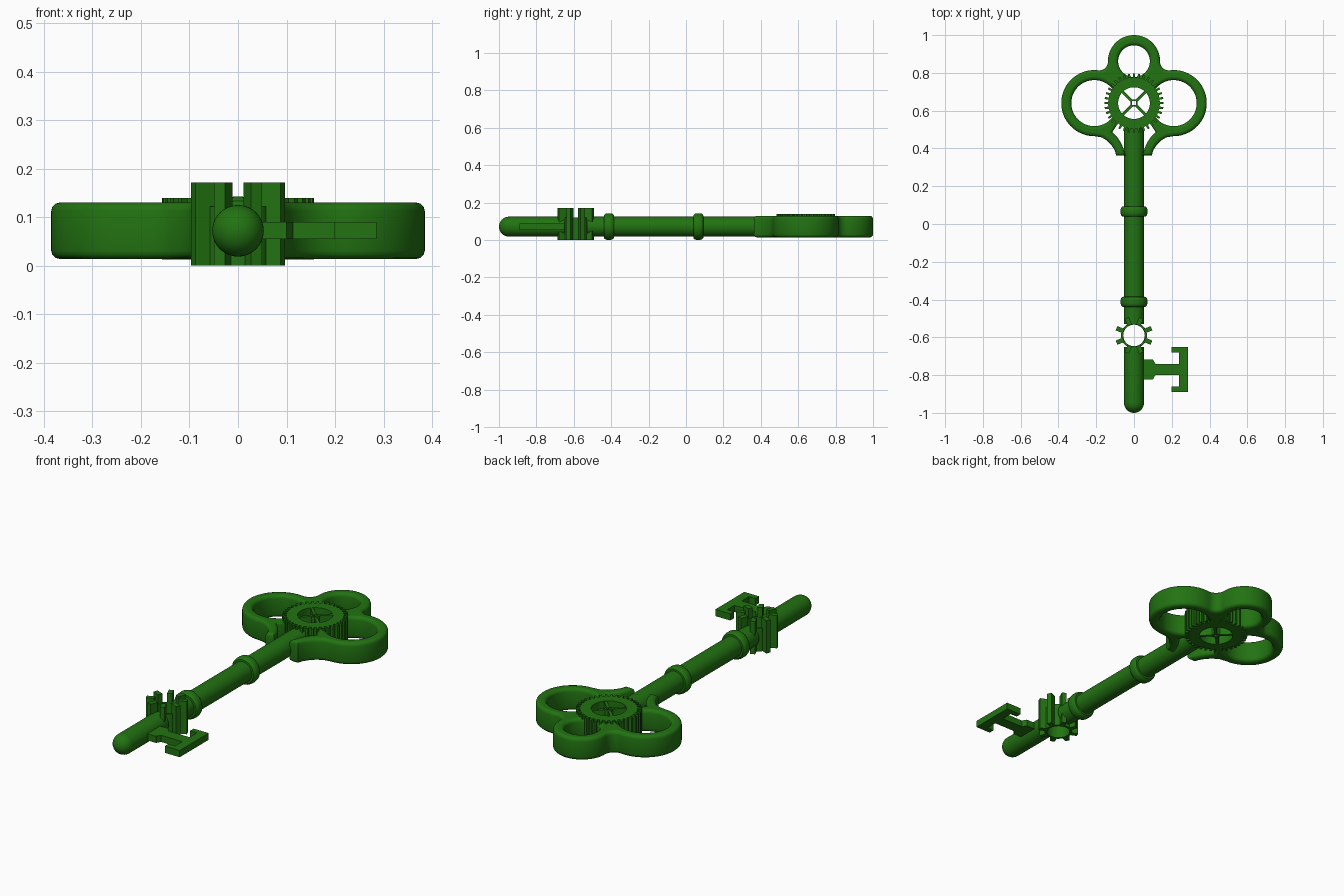
import bpy, bmesh, math
from mathutils import Matrix, Vector

if "Cube" in bpy.data.objects:
    bpy.data.objects.remove(bpy.data.objects["Cube"])

mat = bpy.data.materials.new("green_paint")
mat.diffuse_color = (0.016, 0.17, 0.006, 1)
mat.use_nodes = True
mat.node_tree.nodes["Principled BSDF"].inputs["Base Color"].default_value = mat.diffuse_color
ZC = 0.072          # height of the shaft axis
GY = 0.64           # bow gear centre (y)
SY = -0.59          # small gear centre (y)


def finish(ob, angle=35):
    ob.data.materials.clear()
    ob.data.materials.append(mat)
    bpy.ops.object.select_all(action='DESELECT')
    ob.select_set(True)
    bpy.context.view_layer.objects.active = ob
    bpy.ops.object.shade_smooth_by_angle(angle=math.radians(angle))


def from_bmesh(name, bm):
    bmesh.ops.recalc_face_normals(bm, faces=bm.faces)
    me = bpy.data.meshes.new(name)
    bm.to_mesh(me)
    bm.free()
    ob = bpy.data.objects.new(name, me)
    bpy.context.collection.objects.link(ob)
    finish(ob)
    return ob


def lathe(name, profile, n=40):
    """Revolve (radius, y) points about the shaft axis."""
    bm = bmesh.new()
    rings = [[bm.verts.new((r * math.cos(2 * math.pi * i / n), y,
                            ZC + r * math.sin(2 * math.pi * i / n))) for i in range(n)]
             for r, y in profile]
    for a, b in zip(rings, rings[1:]):
        for i in range(n):
            bm.faces.new((a[i], a[(i + 1) % n], b[(i + 1) % n], b[i]))
    bm.faces.new(rings[0])
    bm.faces.new(rings[-1])
    return from_bmesh(name, bm)


def ring(name, cy, samples, inner, z0, z1):
    """Upright ring; samples are (angle, outer radius)."""
    bm = bmesh.new()
    loops = []
    for a, r in samples:
        c, s = math.cos(a), math.sin(a)
        loops.append([bm.verts.new((q * c, cy + q * s, z))
                      for q, z in ((r, z0), (r, z1), (inner, z1), (inner, z0))])
    for k, a in enumerate(loops):
        b = loops[(k + 1) % len(loops)]
        for i in range(4):
            j = (i + 1) % 4
            bm.faces.new((a[i], b[i], b[j], a[j]))
    return from_bmesh(name, bm)


def radial_bars(name, cy, count, phase, r0, r1, width, z0, z1):
    bm = bmesh.new()
    for k in range(count):
        m = (Matrix.Translation((0, cy, (z0 + z1) / 2))
             @ Matrix.Rotation(phase + 2 * math.pi * k / count, 4, 'Z')
             @ Matrix.Translation(((r0 + r1) / 2, 0, 0))
             @ Matrix.Diagonal((r1 - r0, width, z1 - z0, 1)))
        bmesh.ops.create_cube(bm, size=1, matrix=m)
    return from_bmesh(name, bm)


def arc(cx, cy, r, a0, a1, n):
    return [(cx + r * math.cos(a0 + (a1 - a0) * i / n),
             cy + r * math.sin(a0 + (a1 - a0) * i / n)) for i in range(n + 1)]


def mirror(pts):
    return [(-x, y) for x, y in reversed(pts)]


# shaft with two rounded collars
def collar(y):
    return [(0.053, y - 0.027), (0.062, y - 0.026), (0.069, y - 0.018), (0.071, y - 0.008),
            (0.071, y + 0.008), (0.069, y + 0.018), (0.062, y + 0.026), (0.053, y + 0.027)]


lathe("shaft", [(0.053, SY + 0.06)] + collar(-0.412) + collar(0.066) + [(0.053, 0.515)])

# round-ended tip
R = 0.053
tip = [(R * math.sin(t * math.pi / 20) + 1e-4, -1 + R - R * math.cos(t * math.pi / 20)) for t in range(11)]
lathe("shaft_tip", tip + [(R, SY - 0.06)])

# small gear between shaft and tip, teeth taller than its ring
ring("small_gear_ring", SY, [(2 * math.pi * i / 40, 0.069) for i in range(40)], 0.057, 0, 0.122)
radial_bars("small_gear_teeth", SY, 8, math.pi / 8, 0.059, 0.1, 0.024, 0, 0.172)

# bow gear with fine teeth, four spokes and square hub
N = 36
teeth = []
for k in range(N):
    for f, r in ((-0.25, 0.137), (-0.2, 0.157), (0.2, 0.157), (0.25, 0.137)):
        teeth.append((2 * math.pi * (k + f) / N, r))
ring("bow_gear", GY, teeth, 0.084, 0.013, 0.14)
radial_bars("bow_gear_spokes", GY, 4, math.pi / 4, 0.018, 0.09, 0.015, 0.014, 0.138)
ring("bow_gear_hub", GY, [(math.pi / 4 + i * math.pi / 2, 0.027) for i in range(4)], 0.014, 0.013, 0.139)

# trefoil bow: outline with filleted lobes, open tails at the shaft
side, top = Vector((0.21, GY)), Vector((0, 0.862))
rs, rt, rf = 0.175, 0.138, 0.045
d = (top - side).length
u = (top - side) / d
a = ((rs + rf) ** 2 - (rt + rf) ** 2 + d * d) / (2 * d)
h = math.sqrt((rs + rf) ** 2 - a * a)
fc = side + u * a + Vector((u.y, -u.x)) * h


def ang(p, q):
    return math.atan2(q.y - p.y, q.x - p.x)


f0, f1 = ang(fc, side), ang(fc, top)
while f1 > f0:
    f1 -= 2 * math.pi
half = [(0.045, 0.363), (0.094, 0.363), (0.103, 0.392), (0.12, 0.419), (0.143, 0.442), (0.172, 0.459)]
half += arc(*side, rs, -math.pi / 2, ang(side, fc), 40)
half += arc(*fc, rf, f0, f1, 8)[1:-1]
half += arc(*top, rt, ang(top, fc), math.pi / 2, 20)
inner_tail = [(0.115, 0.487), (0.09, 0.462), (0.07, 0.432), (0.055, 0.398)]
outline = (half + mirror(half)[1:] + mirror(inner_tail)[:]
           + arc(0, GY, 0.09, math.radians(230), math.radians(-50), 40) + inner_tail)

# side holes stop at the gear
hx = (0.13 ** 2 - 0.122 ** 2 + 0.21 ** 2) / 0.42
hy = math.sqrt(0.13 ** 2 - hx * hx)
t = math.atan2(hy, hx - 0.21)
g = math.atan2(hy, hx)
hole = arc(*side, 0.122, -t, t, 40) + arc(0, GY, 0.13, g, -g, 10)[1:-1]
top_hole = arc(*top, 0.084, 0, 2 * math.pi, 48)[:-1]

cu = bpy.data.curves.new("bow", 'CURVE')
cu.dimensions = '2D'
cu.fill_mode = 'BOTH'
BEV = 0.017
cu.extrude = 0.058 - BEV
cu.bevel_depth = BEV
cu.bevel_resolution = 2
cu.offset = -BEV
for pts in (outline, hole, mirror(hole), top_hole):
    sp = cu.splines.new('POLY')
    sp.points.add(len(pts) - 1)
    for p, (x, y) in zip(sp.points, pts):
        p.co = (x, y, 0, 1)
    sp.use_cyclic_u = True
bow = bpy.data.objects.new("bow", cu)
bow.location.z = ZC
bpy.context.collection.objects.link(bow)
bpy.ops.object.select_all(action='DESELECT')
bow.select_set(True)
bpy.context.view_layer.objects.active = bow
bpy.ops.object.convert(target='MESH')
finish(bpy.context.view_layer.objects.active)

# flat key bit, symmetric about y = -0.77
up = [(0.03, 0.053), (0.1, 0.053), (0.113, 0.03), (0.237, 0.03), (0.237, 0.09),
      (0.198, 0.09), (0.198, 0.12), (0.285, 0.12)]
bm = bmesh.new()
f = bm.faces.new([bm.verts.new((x, -0.77 + y, 0.055)) for x, y in up + [(x, -y) for x, y in reversed(up)]])
ext = bmesh.ops.extrude_face_region(bm, geom=[f])
bmesh.ops.translate(bm, vec=(0, 0, 0.035), verts=[v for v in ext["geom"] if isinstance(v, bmesh.types.BMVert)])
from_bmesh("key_bit", bm)
